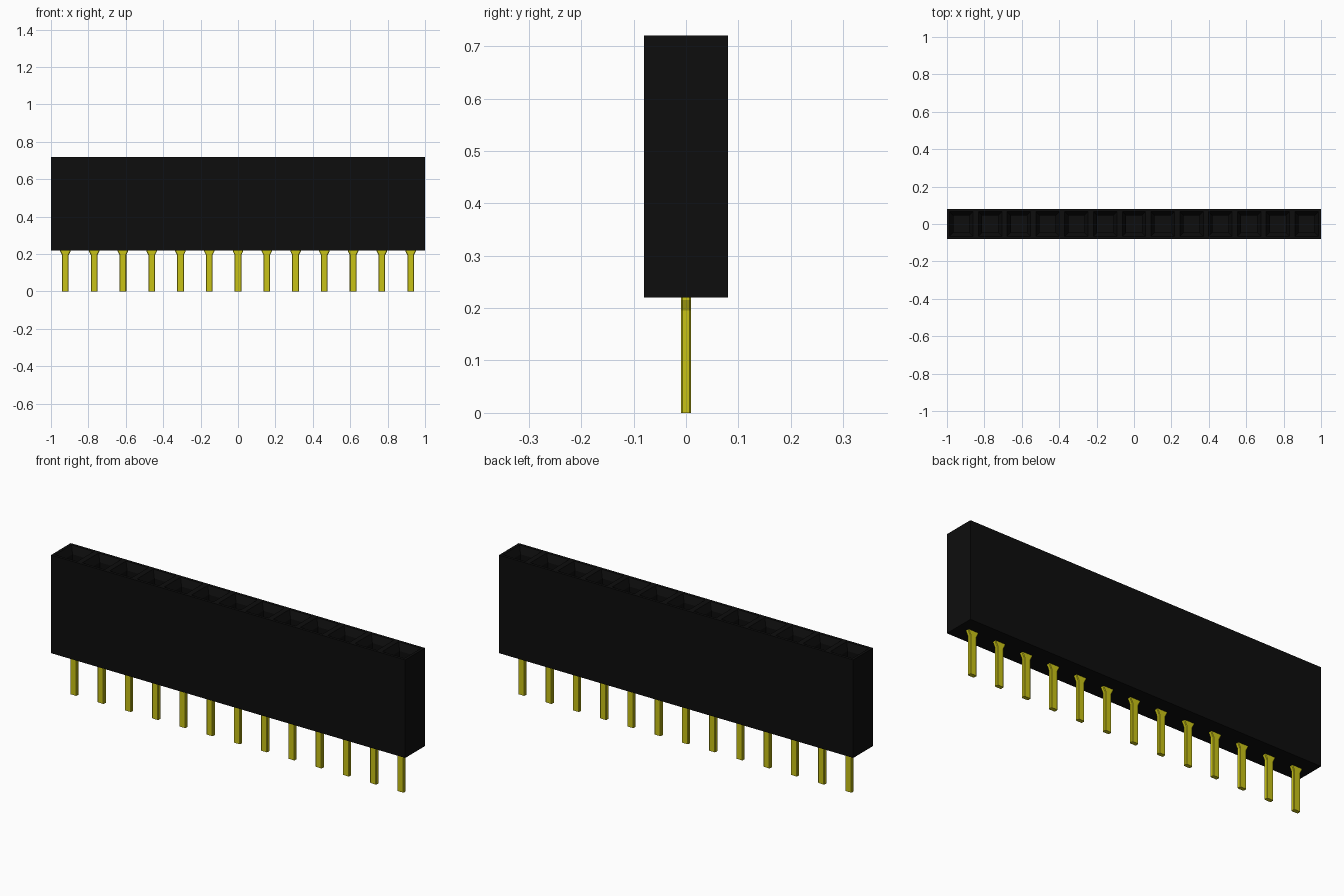
import bpy, bmesh
from mathutils import Vector

cube = bpy.data.objects.get("Cube")
if cube:
    bpy.data.objects.remove(cube, do_unlink=True)

COUNT = 13
PITCH = 2.0 / COUNT
BASE, TOP = 0.22, 0.72      # housing bottom and top
HALF_DEPTH = 0.08


def material(name, rgb):
    m = bpy.data.materials.new(name)
    m.use_nodes = True
    color = (*rgb, 1.0)
    m.diffuse_color = color
    m.node_tree.nodes["Principled BSDF"].inputs["Base Color"].default_value = color
    return m


black = material("black plastic", (0.004, 0.004, 0.004))
gold = material("yellow metal", (0.58, 0.54, 0.008))


def finish(bm, name, mat):
    bmesh.ops.recalc_face_normals(bm, faces=bm.faces)
    mesh = bpy.data.meshes.new(name)
    bm.to_mesh(mesh)
    bm.free()
    mesh.materials.append(mat)
    obj = bpy.data.objects.new(name, mesh)
    bpy.context.collection.objects.link(obj)
    return obj


# Housing: a row of square cells, each sunk into a funnel and a socket
bm = bmesh.new()
bmesh.ops.create_grid(bm, x_segments=COUNT, y_segments=1, size=1.0)
for v in bm.verts:
    v.co = Vector((v.co.x, v.co.y * HALF_DEPTH, TOP))
bm.normal_update()
cells = list(bm.faces)
rim = [e for e in bm.edges if e.is_boundary]

# Outer walls and underside
walls = bmesh.ops.extrude_edge_only(bm, edges=rim)["geom"]
for v in (g for g in walls if isinstance(g, bmesh.types.BMVert)):
    v.co.z = BASE
bottom = [e for e in bm.edges if all(abs(v.co.z - BASE) < 1e-5 for v in e.verts)]
bmesh.ops.contextual_create(bm, geom=bottom)

# Flat rim, sloping funnel, straight socket
bmesh.ops.inset_individual(bm, faces=cells, thickness=0.02, depth=0.0)
bmesh.ops.inset_individual(bm, faces=cells, thickness=0.028, depth=-0.035)
floors = bmesh.ops.extrude_discrete_faces(bm, faces=cells)["faces"]
for v in {v for f in floors for v in f.verts}:
    v.co.z = BASE + 0.12
finish(bm, "socket_housing", black)

# Pin: flat strip with a flared shoulder below the housing
half = [(0.018, 0.0), (0.018, 0.195), (0.028, 0.215), (0.028, BASE + 0.02)]
outline = half + [(-x, z) for x, z in reversed(half)]
bm = bmesh.new()
face = bm.faces.new([bm.verts.new((x, -0.01, z)) for x, z in outline])
extruded = bmesh.ops.extrude_face_region(bm, geom=[face])["geom"]
bmesh.ops.translate(bm, vec=(0, 0.02, 0),
                    verts=[g for g in extruded if isinstance(g, bmesh.types.BMVert)])
# Chamfer the long edges
long_edges = [e for e in bm.edges
              if abs(e.verts[0].co.z - e.verts[1].co.z) > 0.01]
bmesh.ops.bevel(bm, geom=long_edges, offset=0.003, segments=1, affect='EDGES')
first = finish(bm, "pin_1", gold)

# Repeat the pin along the row
for i in range(COUNT):
    pin = first if i == 0 else bpy.data.objects.new(f"pin_{i + 1}", first.data)
    if i:
        bpy.context.collection.objects.link(pin)
    pin.location.x = (i - (COUNT - 1) / 2) * PITCH
